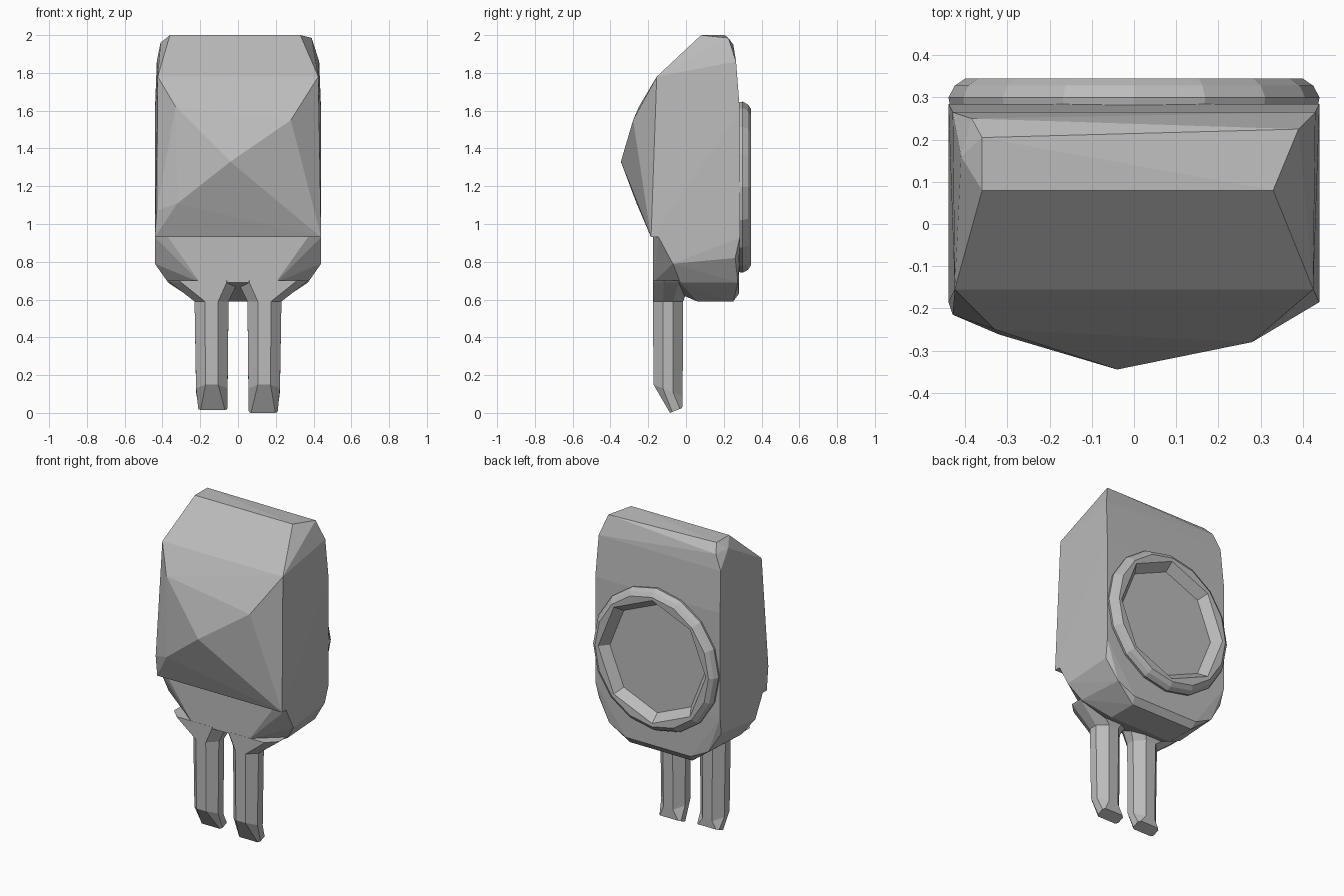
import bpy, bmesh
from math import sin, cos, pi
from mathutils import Vector

cube = bpy.data.objects.get("Cube")
if cube:
    bpy.data.objects.remove(cube, do_unlink=True)

grey = bpy.data.materials.new("plain_grey")
grey.use_nodes = True
COLOUR = (0.5, 0.5, 0.5, 1)
grey.diffuse_color = COLOUR
grey.node_tree.nodes["Principled BSDF"].inputs["Base Color"].default_value = COLOUR


def finish(bm, name):
    bmesh.ops.recalc_face_normals(bm, faces=bm.faces[:])
    mesh = bpy.data.meshes.new(name)
    bm.to_mesh(mesh)
    bm.free()
    mesh.materials.append(grey)
    obj = bpy.data.objects.new(name, mesh)
    bpy.context.collection.objects.link(obj)
    return obj


def hull(name, points):
    """Faceted solid wrapped around a few corner points."""
    bm = bmesh.new()
    for p in points:
        bm.verts.new(p)
    res = bmesh.ops.convex_hull(bm, input=bm.verts[:])
    loose = {v for v in res["geom_interior"] + res["geom_unused"]
             if isinstance(v, bmesh.types.BMVert)}
    bmesh.ops.delete(bm, geom=list(loose), context="VERTS")
    bmesh.ops.dissolve_limit(bm, angle_limit=0.02, verts=bm.verts[:], edges=bm.edges[:])
    return finish(bm, name)


def loft(name, rings, cap_start=True):
    """Solid skinned through rings of equal point count."""
    bm = bmesh.new()
    loops = [[bm.verts.new(p) for p in ring] for ring in rings]
    n = len(loops[0])
    for a, b in zip(loops, loops[1:]):
        for i in range(n):
            j = (i + 1) % n
            bm.faces.new((a[i], a[j], b[j], b[i]))
    if cap_start:
        bm.faces.new(loops[0])
    bm.faces.new(loops[-1])
    return finish(bm, name)


def both(points):
    return [Vector((s * x, y, z)) for x, y, z in points for s in (-1, 1)]


# Upper body: boxy back with an uneven faceted bulge on the front
upper = both([(0.44, -0.185, 0.93), (0.44, 0.285, 0.93), (0.44, 0.285, 1.6),
              (0.43, 0.265, 1.86), (0.425, -0.155, 1.78)])
upper += [(-0.36, 0.08, 2), (0.33, 0.08, 2), (-0.36, 0.205, 2), (0.39, 0.225, 1.985),
          (-0.41, 0.16, 1.96), (-0.385, 0.25, 1.95), (0.28, -0.28, 1.55),
          (-0.04, -0.345, 1.33), (-0.33, -0.25, 1.62), (-0.32, -0.262, 1.11),
          (-0.43, -0.215, 1.07)]
hull("upper_body", upper)

# Lower body: tapers to a narrow base with chamfered front corners
hull("lower_body", both([
    (0.37, -0.175, 0.93), (0.44, -0.145, 0.93), (0.44, 0.285, 0.93),
    (0.44, -0.07, 0.79), (0.43, 0.26, 0.82), (0.2, -0.175, 0.69),
    (0.37, -0.03, 0.69), (0.35, 0.275, 0.69), (0.23, 0.28, 0.63),
    (0.22, 0.25, 0.59), (0.22, 0.06, 0.59)]))

# Back ring: rounded outside, octagonal recess inside
SIDES = 16


def ring_loop(r, y, octagon=False):
    loop = []
    for i in range(SIDES):
        a = 2 * pi * i / SIDES
        k = r * (cos(pi / 8) if octagon and i % 2 else 1)
        loop.append((k * cos(a), y, 1.195 + 1.03 * k * sin(a)))
    return loop


loft("back_ring", [ring_loop(0.43, 0.25), ring_loop(0.44, 0.3), ring_loop(0.425, 0.328),
                   ring_loop(0.4, 0.345), ring_loop(0.38, 0.343, True),
                   ring_loop(0.335, 0.288, True)])


# Prongs: chamfered bars that flare into the body and end in slanted tips
def section(side, x0, x1, y0, y1, z, cut, slant=0.0):
    cx, cy = min(cut, (x1 - x0) / 3), min(cut, (y1 - y0) / 3)
    pts = [(x0 + cx, y0), (x1 - cx, y0), (x1, y0 + cy), (x1, y1 - cy),
           (x1 - cx, y1), (x0 + cx, y1), (x0, y1 - cy), (x0, y0 + cy)]
    return [(side * x, y, z + slant * (y - y0)) for x, y in pts]


for side, name, tip in ((-1, "right_prong", 0.015), (1, "left_prong", 0.0)):
    loft(name, [
        section(side, 0.0, 0.37, -0.176, 0.02, 0.7, 0.06),
        section(side, 0.0, 0.36, -0.176, 0.02, 0.69, 0.06),
        section(side, 0.05, 0.23, -0.175, -0.015, 0.59, 0.055),
        section(side, 0.055, 0.222, -0.172, -0.018, 0.15, 0.05, -0.4),
        section(side, 0.057, 0.21, -0.085, -0.02, tip, 0.012, 0.4)])
